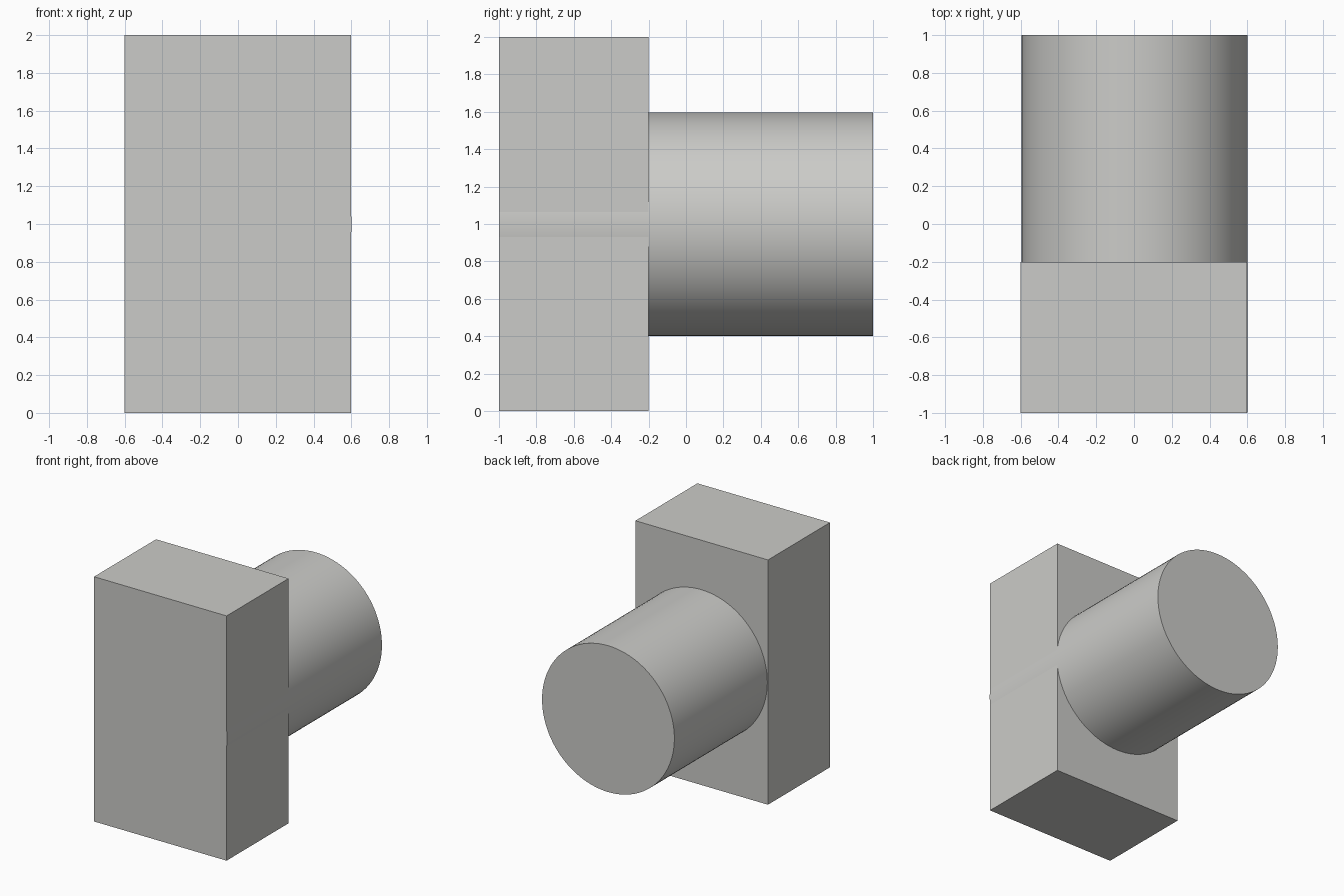
import bpy
import math

if "Cube" in bpy.data.objects:
    bpy.data.objects.remove(bpy.data.objects["Cube"])

# Single light grey finish
grey = bpy.data.materials.new("light_grey")
grey.diffuse_color = (0.60, 0.60, 0.58, 1.0)
grey.use_nodes = True
grey.node_tree.nodes["Principled BSDF"].inputs["Base Color"].default_value = grey.diffuse_color


def finish(name):
    obj = bpy.context.object
    obj.name = name
    obj.data.materials.append(grey)
    bpy.ops.object.transform_apply(location=True, rotation=True, scale=True)
    return obj


# Upright rectangular block at the front
bpy.ops.mesh.primitive_cube_add(size=1, location=(-0.002, -0.6, 1.0))
bpy.context.object.scale = (1.198, 0.8, 2.0)
finish("front_block")

# Round shaft running through the block and out of the back,
# slightly off centre so it just breaks through the block's right side
bpy.ops.mesh.primitive_cylinder_add(
    vertices=96, radius=0.598, depth=1.999,
    location=(0.003, 0.0005, 0.998), rotation=(math.pi / 2, 0, 0))
finish("rear_shaft")
bpy.ops.object.shade_smooth_by_angle(angle=math.radians(30))
